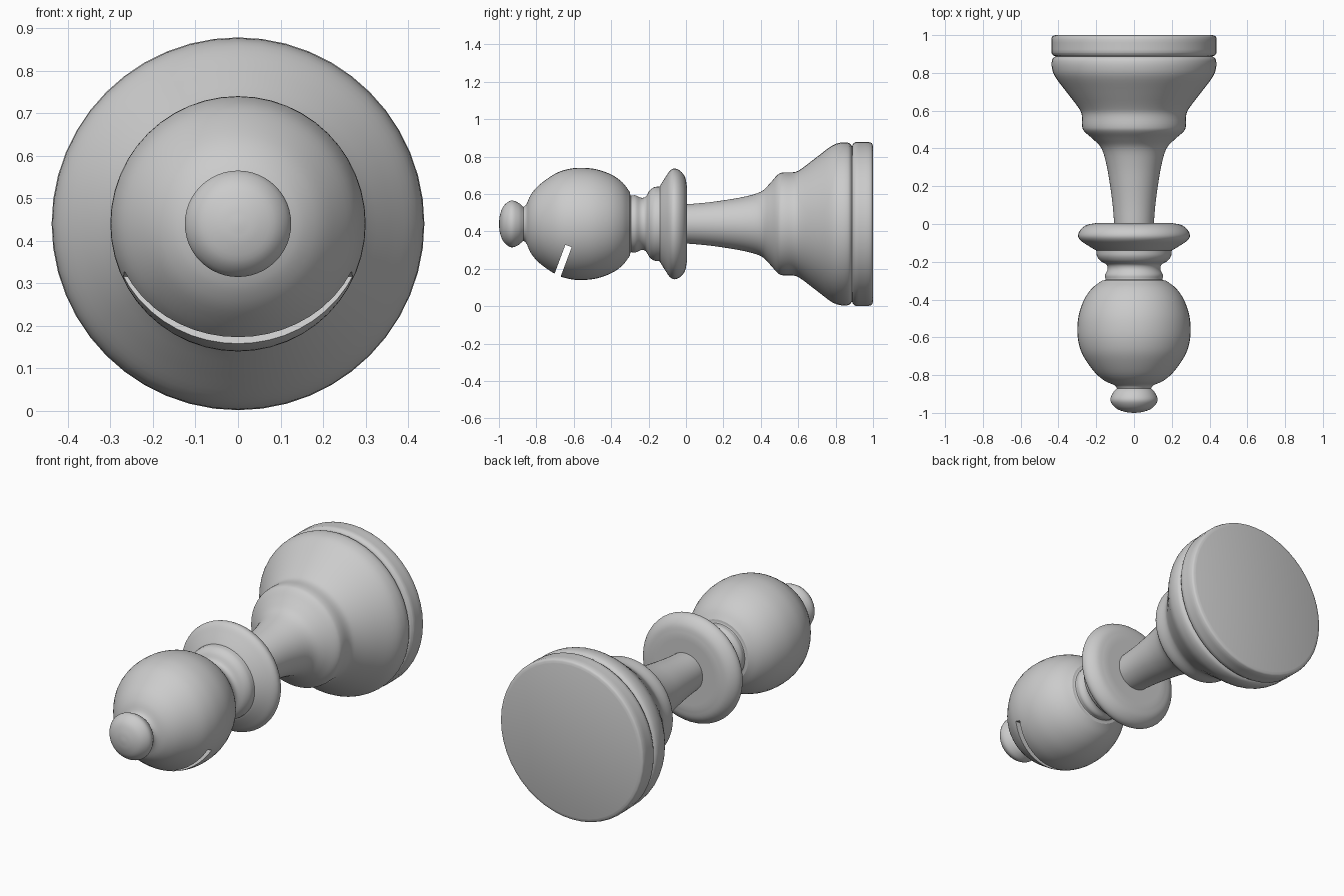
import bpy, bmesh, math
from mathutils import Vector

if "Cube" in bpy.data.objects:
    bpy.data.objects.remove(bpy.data.objects["Cube"])

AXIS_Z = 0.44   # the piece lies on its side, axis along y
SIDES = 48


def spline(pts, steps=4):
    """Smooth a run of (y, radius) points with a Catmull-Rom curve."""
    p = [Vector(q) for q in pts]
    p = [2 * p[0] - p[1]] + p + [2 * p[-1] - p[-2]]
    out = []
    for a, b, c, d in zip(p, p[1:], p[2:], p[3:]):
        for i in range(steps):
            t = i / steps
            out.append(0.5 * (2 * b + (c - a) * t + (2 * a - 5 * b + 4 * c - d) * t * t
                              + (3 * b - a - 3 * c + d) * t ** 3))
    return out + [p[-2]]


def lathe(name, runs, cap_start=False, cap_end=False):
    """Revolve smooth runs about the y axis; runs meet at sharp corners."""
    prof = []
    for run in runs:
        for q in spline(run):
            if not prof or (q - prof[-1]).length > 1e-5:
                prof.append(q)
    bm = bmesh.new()
    rings = []
    for y, r in prof:
        rings.append([bm.verts.new((r * math.sin(2 * math.pi * k / SIDES), y,
                                    AXIS_Z + r * math.cos(2 * math.pi * k / SIDES)))
                      for k in range(SIDES)])
    for a, b in zip(rings, rings[1:]):
        for k in range(SIDES):
            n = (k + 1) % SIDES
            bm.faces.new((a[k], a[n], b[n], b[k]))
    if cap_start:
        bm.faces.new(rings[0][::-1])
    if cap_end:
        bm.faces.new(rings[-1])
    me = bpy.data.meshes.new(name)
    bm.to_mesh(me)
    bm.free()
    ob = bpy.data.objects.new(name, me)
    bpy.context.collection.objects.link(ob)
    bpy.ops.object.select_all(action='DESELECT')
    ob.select_set(True)
    bpy.context.view_layer.objects.active = ob
    bpy.ops.object.shade_smooth_by_angle(angle=math.radians(35))
    return ob


# Finial ball
lathe("finial", [[(-1, 0.008), (-0.994, 0.05), (-0.975, 0.096), (-0.935, 0.125),
                  (-0.895, 0.112), (-0.87, 0.09)]], cap_start=True)

# Egg-shaped head
head = lathe("head", [[(-0.87, 0.09), (-0.853, 0.105), (-0.83, 0.155), (-0.785, 0.208),
                       (-0.70, 0.268), (-0.63, 0.293), (-0.56, 0.30), (-0.48, 0.292),
                       (-0.40, 0.264), (-0.34, 0.222), (-0.30, 0.17)]],
             cap_start=True, cap_end=True)

# Slanted slot through the head
bpy.ops.mesh.primitive_cube_add(size=1)
cutter = bpy.context.object
cutter.name = "slot_cutter"
tilt = math.atan2(0.06, 0.16)
down = Vector((0, -math.sin(tilt), -math.cos(tilt)))
cutter.scale = (1, 0.036, 0.4)
cutter.rotation_euler = (-tilt, 0, 0)
cutter.location = Vector((0, -0.628, 0.322)) + down * 0.2
cutter.hide_render = True
cutter.display_type = 'WIRE'
slot = head.modifiers.new("slot", 'BOOLEAN')
slot.operation = 'DIFFERENCE'
slot.solver = 'EXACT'
slot.object = cutter

# Neck and collar rings
lathe("collar", [[(-0.30, 0.17), (-0.295, 0.152), (-0.27, 0.153), (-0.24, 0.14),
                  (-0.215, 0.146), (-0.195, 0.178), (-0.17, 0.196), (-0.14, 0.20)],
                 [(-0.14, 0.20), (-0.135, 0.21), (-0.11, 0.25), (-0.085, 0.285),
                  (-0.06, 0.296), (-0.03, 0.283), (-0.005, 0.25), (0.005, 0.20)],
                 [(0.005, 0.20), (0.005, 0.105)]])

# Tapered stem flaring into the bell
lathe("stem", [[(0.005, 0.105), (0.10, 0.113), (0.20, 0.126), (0.31, 0.145), (0.40, 0.172),
                (0.45, 0.218), (0.49, 0.263), (0.52, 0.275), (0.58, 0.277), (0.62, 0.297),
                (0.70, 0.358), (0.78, 0.418), (0.83, 0.435), (0.87, 0.433), (0.888, 0.415)]])

# Round base
lathe("base", [[(0.888, 0.415), (0.893, 0.428), (0.907, 0.438)],
               [(0.907, 0.438), (0.977, 0.438)],
               [(0.977, 0.438), (0.993, 0.432), (1.0, 0.415)]], cap_end=True)
